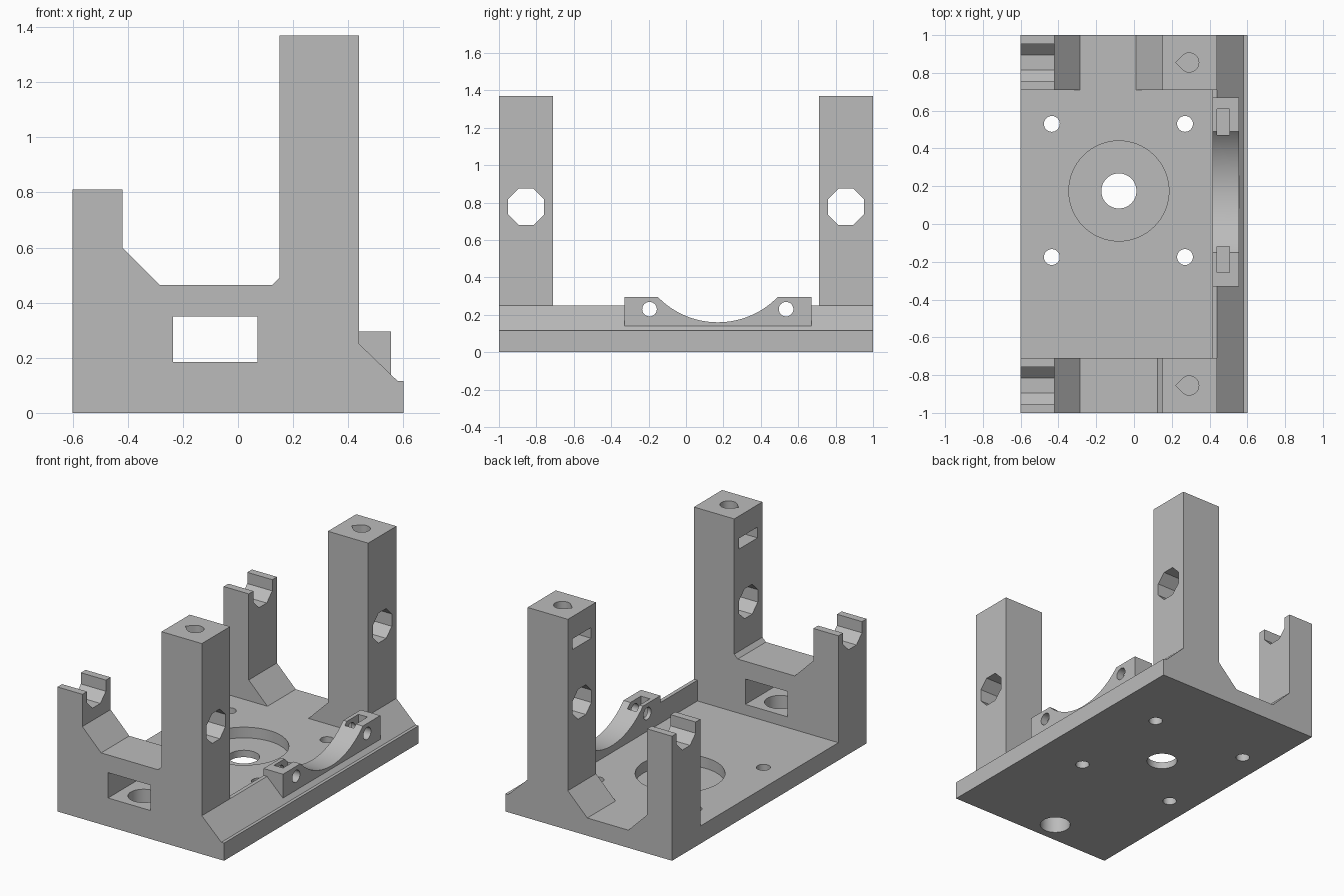
import bpy, bmesh, math
from mathutils import Vector

cube = bpy.data.objects.get("Cube")
if cube:
    bpy.data.objects.remove(cube, do_unlink=True)

grey = bpy.data.materials.new("plain grey")
grey.use_nodes = True
colour = (0.5, 0.5, 0.5, 1)
grey.diffuse_color = colour
grey.node_tree.nodes["Principled BSDF"].inputs["Base Color"].default_value = colour

PLACE = {
    "x": lambda u, v, t: Vector((t, u, v)),
    "y": lambda u, v, t: Vector((u, t, v)),
    "z": lambda u, v, t: Vector((u, v, t)),
}


def prism(name, outline, axis, low, high):
    """Extrude a 2D outline along an axis."""
    bm = bmesh.new()
    place = PLACE[axis]
    face = bm.faces.new([bm.verts.new(place(u, v, low)) for u, v in outline])
    new = bmesh.ops.extrude_face_region(bm, geom=[face])["geom"]
    moved = [g for g in new if isinstance(g, bmesh.types.BMVert)]
    bmesh.ops.translate(bm, verts=moved, vec=place(0, 0, high - low))
    bmesh.ops.recalc_face_normals(bm, faces=bm.faces[:])
    mesh = bpy.data.meshes.new(name)
    bm.to_mesh(mesh)
    bm.free()
    mesh.materials.append(grey)
    obj = bpy.data.objects.new(name, mesh)
    bpy.context.collection.objects.link(obj)
    return obj


def circle(cu, cv, radius, sides=48, turn=0.0):
    return [(cu + radius * math.cos(math.tau * i / sides + turn),
             cv + radius * math.sin(math.tau * i / sides + turn)) for i in range(sides)]


def rect(u0, u1, v0, v1):
    return [(u0, v0), (u1, v0), (u1, v1), (u0, v1)]


def cut(obj, outline, axis, low, high):
    """Subtract an extruded outline from a part."""
    cutter = prism("cutter", outline, axis, low, high)
    cutter.hide_render = True
    mod = obj.modifiers.new("cut", "BOOLEAN")
    mod.operation = "DIFFERENCE"
    mod.solver = "EXACT"
    mod.object = cutter
    bpy.context.view_layer.objects.active = obj
    bpy.ops.object.modifier_apply(modifier=mod.name)
    bpy.data.objects.remove(cutter, do_unlink=True)


WALL = 0.71      # inner face of the end walls
FLOOR = 0.115    # plate thickness
MID = 0.855      # centre line of the end walls

# Base plate with the sloped rib along one side
base = prism("base_plate", [(-0.6, 0), (0.6, 0), (0.6, FLOOR), (0.58, FLOOR), (0.44, 0.25),
                            (0.415, 0.25), (0.415, FLOOR), (-0.6, FLOOR)], "y", -WALL, WALL)
cut(base, circle(-0.08, 0.175, 0.265, 64), "z", 0.045, 0.2)
cut(base, circle(-0.08, 0.175, 0.093), "z", -0.1, 0.2)
for x in (-0.435, 0.27):
    for y in (-0.175, 0.53):
        cut(base, circle(x, y, 0.042, 32), "z", -0.1, 0.2)


# End walls: tall post, short post and a saddle between them
def end_wall(name, low, high, saddle, fillet):
    outline = [(-0.6, 0), (0.6, 0), (0.6, FLOOR), (0.58, FLOOR), (0.44, 0.25),
               (0.44, 1.37), (0.15, 1.37), (0.15, saddle + fillet), (0.15 - fillet, saddle),
               (-0.285, saddle), (-0.42, saddle + 0.135), (-0.42, 0.81), (-0.6, 0.81)]
    wall = prism(name, outline, "y", low, high)
    mid = (low + high) / 2
    # Octagonal rod passage through the tall post
    cut(wall, circle(mid, 0.777, 0.105, 8, math.pi / 8), "x", 0.0, 0.6)
    # Open octagonal cradle in the short post
    r, s = 0.097, 0.04
    cut(wall, [(mid - r, 0.9), (mid - r, 0.777 - s), (mid - s, 0.777 - r),
               (mid + s, 0.777 - r), (mid + r, 0.777 - s), (mid + r, 0.9)], "x", -0.7, -0.3)
    # Teardrop screw hole and nut slot at the top of the tall post
    drop = [p for p in circle(0.292, mid, 0.051, 32) if p[0] > 0.255]
    drop.sort(key=lambda p: math.atan2(p[1] - mid, p[0] - 0.292))
    cut(wall, drop + [(0.22, mid)], "z", 1.0, 1.5)
    cut(wall, rect(mid - 0.095, mid + 0.095, 1.155, 1.225), "x", 0.1, 0.38)
    return wall


front = end_wall("front_wall", -1, -WALL, 0.465, 0.025)
back = end_wall("back_wall", WALL, 1, FLOOR, 0.14)

# Window in the front wall, reached by a hole from below
cut(front, rect(-0.235, 0.07, 0.185, 0.35), "y", -1.1, -0.6)
cut(front, circle(-0.08, -MID, 0.093), "z", -0.1, 0.25)

# Clamp saddle on the rib
clamp = prism("clamp_saddle", rect(-0.33, 0.67, 0.14, 0.295), "x", 0.415, 0.555)
for part in (base, clamp):
    cut(part, circle(0.17, 0.607, 0.447, 128), "x", 0.3, 0.7)
    for y in (-0.195, 0.535):
        cut(part, circle(y, 0.23, 0.039, 32), "x", 0.3, 0.7)
    for y in (-0.188, 0.54):
        cut(part, rect(0.44, 0.505, y - 0.07, y + 0.07), "z", 0.165, 0.4)

# Smooth the round holes, keep the edges crisp
for part in (base, front, back, clamp):
    bpy.ops.object.select_all(action="DESELECT")
    part.select_set(True)
    bpy.context.view_layer.objects.active = part
    bpy.ops.object.shade_smooth_by_angle(angle=math.radians(25))
